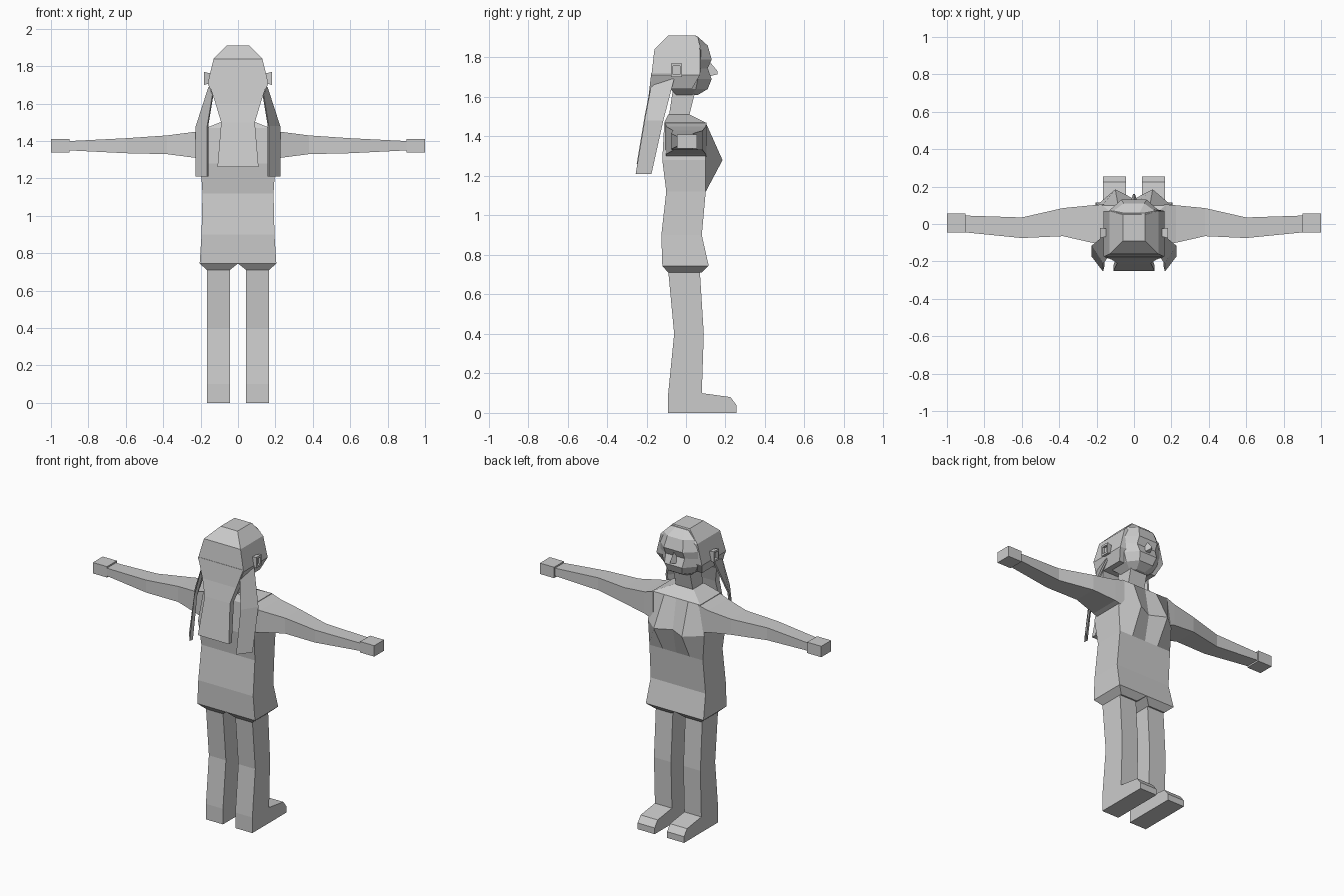
import bpy
import bmesh

cube = bpy.data.objects.get("Cube")
if cube:
    bpy.data.objects.remove(cube, do_unlink=True)

colour = (0.6, 0.6, 0.6, 1)
grey = bpy.data.materials.new("plain_grey")
grey.use_nodes = True
grey.diffuse_color = colour
grey.node_tree.nodes["Principled BSDF"].inputs["Base Color"].default_value = colour


def loft(name, rings, paired=False):
    """Skin a list of equal-length point rings, cap both ends, mirror if paired."""
    bm = bmesh.new()
    loops = [[bm.verts.new(point) for point in ring] for ring in rings]
    for lower, upper in zip(loops, loops[1:]):
        for i in range(len(lower)):
            bm.faces.new((lower[i - 1], lower[i], upper[i], upper[i - 1]))
    bm.faces.new(loops[0])
    bm.faces.new(loops[-1])
    bmesh.ops.recalc_face_normals(bm, faces=bm.faces)
    mesh = bpy.data.meshes.new(name)
    bm.to_mesh(mesh)
    bm.free()
    mesh.materials.append(grey)
    part = bpy.data.objects.new(name, mesh)
    bpy.context.collection.objects.link(part)
    if paired:
        part.modifiers.new("Mirror", 'MIRROR').use_mirror_merge = False
    return part


def body(z, width, back, front, bulge=0, middle=1):
    """Symmetric section whose front swells by bulge, less so at the middle."""
    half = [(0, back), (width, back), (width, front),
            (width / 2, front + bulge), (0, front + bulge * middle)]
    other = [(-x, y) for x, y in reversed(half[1:-1])]
    return [(x, y, z) for x, y in half + other]


def level(z, left, right, back, front):
    """Rectangular section lying flat at height z."""
    return [(left, back, z), (right, back, z), (right, front, z), (left, front, z)]


def upright(x, y, z, depth, height):
    """Rectangular section facing sideways, centred on y and z."""
    return [(x, y + depth * a / 2, z + height * b / 2)
            for a, b in ((-1, -1), (1, -1), (1, 1), (-1, 1))]


# Torso with skirt, waist, chest and shoulders
loft("torso", [
    body(z=0.745, width=0.205, back=-0.12, front=0.115),
    body(z=0.9, width=0.195, back=-0.125, front=0.08),
    body(z=1.12, width=0.19, back=-0.1, front=0.1),
    body(z=1.28, width=0.2, back=-0.12, front=0.1, bulge=0.085, middle=0.4),
    body(z=1.47, width=0.17, back=-0.11, front=0.1),
    body(z=1.51, width=0.07, back=-0.09, front=0.02),
])

# Legs, each one narrow slab from sole to hip
inner, outer = 0.044, 0.165
heel, toe, shin = -0.09, 0.255, 0.09
loft("legs", [
    level(0, inner, outer, heel, toe),
    level(0.04, inner, outer, heel, toe),
    level(0.08, inner, outer, heel, toe - 0.03),
    level(0.1, inner, outer, heel, shin - 0.01),
    level(0.4, inner, outer, heel + 0.03, shin),
    level(0.72, inner, outer, heel, shin - 0.02),
], paired=True)

# Skirt underside closing in on each leg
loft("skirt_hem", [
    level(0.745, 0, 0.205, -0.12, 0.115),
    level(0.71, inner, outer, heel, shin - 0.01),
], paired=True)

# Arms tapering to the wrist, then blocky hands
loft("arms", [
    upright(x=0.16, y=0, z=1.38, depth=0.21, height=0.18),
    upright(x=0.225, y=0, z=1.38, depth=0.2, height=0.14),
    upright(x=0.38, y=0.01, z=1.38, depth=0.15, height=0.1),
    upright(x=0.6, y=-0.02, z=1.375, depth=0.11, height=0.08),
    upright(x=0.9, y=0, z=1.375, depth=0.09, height=0.05),
], paired=True)
loft("hands", [upright(x, y=0.005, z=1.375, depth=0.1, height=0.07)
               for x in (0.9, 1)], paired=True)

# Neck leaning forward
loft("neck", [
    level(1.48, -0.06, 0.06, -0.09, 0.01),
    level(1.68, -0.06, 0.06, -0.06, 0.06),
])

# Head from jaw to crown
loft("head", [
    body(z=1.61, width=0.06, back=-0.05, front=0.03, bulge=0.03),
    body(z=1.64, width=0.1, back=-0.08, front=0.05, bulge=0.06),
    body(z=1.69, width=0.125, back=-0.1, front=0.06, bulge=0.07),
    body(z=1.745, width=0.135, back=-0.1, front=0.07, bulge=0.04),
    body(z=1.79, width=0.135, back=-0.1, front=0.07, bulge=0.06),
    body(z=1.86, width=0.11, back=-0.1, front=0.07, bulge=0.04),
    body(z=1.905, width=0.06, back=-0.07, front=0.06),
])

# Nose wedge with its tip low down
loft("nose", [
    [(-0.025, 0.1, 1.7), (0.025, 0.1, 1.7), (0, 0.11, 1.79)],
    [(-0.005, 0.16, 1.715), (0.005, 0.16, 1.715), (0, 0.16, 1.73)],
])

# Hair cap over the back and sides of the head
loft("hair_cap", [
    body(z=1.64, width=0.135, back=-0.17, front=0.03),
    body(z=1.71, width=0.162, back=-0.175, front=0.07),
    body(z=1.84, width=0.13, back=-0.16, front=0.07, bulge=0.02),
    body(z=1.912, width=0.06, back=-0.09, front=0.05),
])

# Hair panel pinched at the nape and hanging down the back
loft("back_hair", [
    level(z, -width, width, back, back + thick) for z, width, back, thick in (
        (1.72, 0.16, -0.176, 0.1),
        (1.6, 0.12, -0.19, 0.05),
        (1.5, 0.09, -0.21, 0.04),
        (1.26, 0.11, -0.25, 0.03))
])


def lock(z, left, right, back, front):
    """Thin diagonal section, nearer the back on its inner edge."""
    thick = 0.012
    return [(left, back, z), (right, front, z),
            (right - thick, front, z), (left - thick / 2, back + 2 * thick, z)]


# Long side locks
loft("side_locks", [
    lock(z=1.69, left=0.13, right=0.158, back=-0.17, front=-0.06),
    lock(z=1.48, left=0.165, right=0.226, back=-0.21, front=-0.115),
    lock(z=1.21, left=0.165, right=0.226, back=-0.255, front=-0.175),
], paired=True)

# Ears flaring outwards, with a sunken middle
loft("ears", [
    upright(x=0.14, y=-0.045, z=1.735, depth=0.04, height=0.05),
    upright(x=0.183, y=-0.048, z=1.735, depth=0.055, height=0.07),
    upright(x=0.183, y=-0.048, z=1.735, depth=0.035, height=0.045),
    upright(x=0.168, y=-0.048, z=1.735, depth=0.035, height=0.045),
], paired=True)
